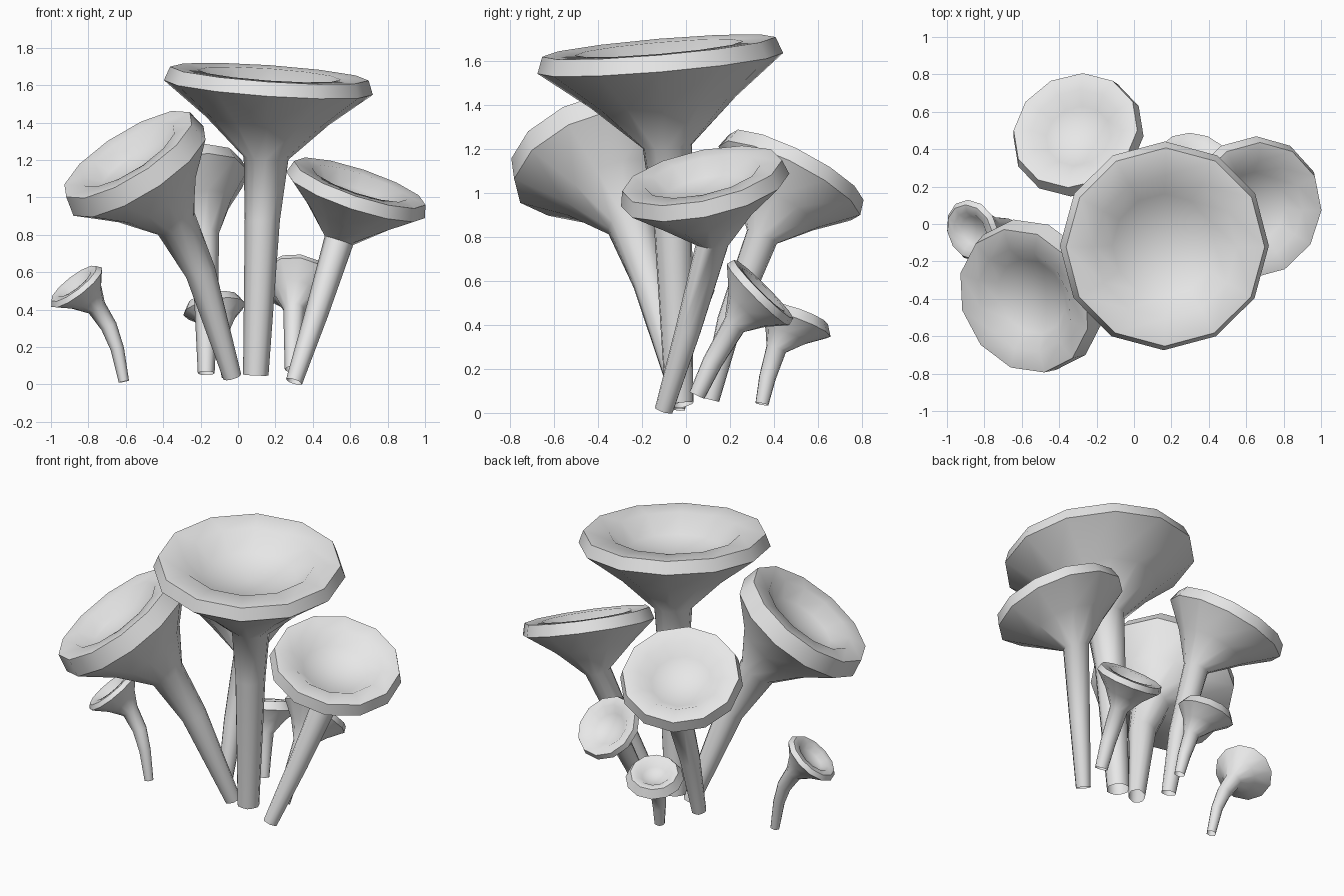
import bpy
import bmesh
import math
from mathutils import Vector

cube = bpy.data.objects.get("Cube")
if cube:
    bpy.data.objects.remove(cube, do_unlink=True)

SIDES = 12

# one plain material
grey = bpy.data.materials.new("light_grey")
grey.use_nodes = True
colour = (0.8, 0.8, 0.8, 1)
grey.diffuse_color = colour
grey.node_tree.nodes["Principled BSDF"].inputs["Base Color"].default_value = colour


def ring(bm, centre, axis, radius, roll=0, flatten=1):
    """Twelve points round an axis; flatten pulls in every other point for a facetted stem."""
    axis = axis.normalized()
    side = Vector((0, 1, 0)).cross(axis).normalized()
    up = axis.cross(side)
    verts = []
    for i in range(SIDES):
        a = math.tau * i / SIDES + roll
        r = radius * (flatten if i % 2 else 1)
        verts.append(bm.verts.new(centre + (side * math.cos(a) + up * math.sin(a)) * r))
    return verts


def mushroom(name, rim, normal, radius, wall, neck_radius, foot_radius, stem, lip=0.95, roll=0):
    """Funnel mushroom: stem points run from foot to neck, rim is the middle of the cap edge."""
    bm = bmesh.new()
    rim, normal = Vector(rim), Vector(normal).normalized()
    path = [Vector(p) for p in stem]
    low, top = rim - normal * wall / 2, rim + normal * wall / 2
    neck = path[-1]
    rings = []
    # stem, open at the foot
    for i, p in enumerate(path):
        t = i / (len(path) - 1)
        if p is neck:
            axis = (p - path[i - 1]).normalized() + normal
        else:
            axis = path[i + 1] - path[max(i - 1, 0)]
        r = foot_radius + (neck_radius - foot_radius) * t
        rings.append(ring(bm, p, axis, r, roll, 0.93))
    # flared underside and edge
    rings.append(ring(bm, neck.lerp(low, 0.53), normal, radius * 0.59, roll))
    rings.append(ring(bm, low, normal, radius, roll))
    rings.append(ring(bm, top, normal, radius * lip, roll))
    # flat lip and bowl
    for r, depth in ((0.72, 0.01), (0.52, 0.19)):
        rings.append(ring(bm, top - normal * depth * radius, normal, radius * lip * r, roll))
    for a, b in zip(rings, rings[1:]):
        for i in range(SIDES):
            j = (i + 1) % SIDES
            bm.faces.new((a[i], a[j], b[j], b[i]))
    hub = bm.verts.new(top - normal * 0.24 * radius)
    for i in range(SIDES):
        bm.faces.new((rings[-1][i], rings[-1][(i + 1) % SIDES], hub))
    mesh = bpy.data.meshes.new(name)
    bm.to_mesh(mesh)
    bm.free()
    mesh.materials.append(grey)
    obj = bpy.data.objects.new(name, mesh)
    bpy.context.collection.objects.link(obj)
    bpy.ops.object.select_all(action='DESELECT')
    obj.select_set(True)
    bpy.context.view_layer.objects.active = obj
    bpy.ops.object.shade_smooth_by_angle(angle=math.radians(50))


# large caps
mushroom("tall_mushroom", (0.165, -0.12, 1.625), (0.07, -0.085, 1), 0.56, 0.075, 0.12, 0.068,
         [(0.095, -0.03, 0.05), (0.13, -0.06, 0.88), (0.15, -0.085, 1.21)])
mushroom("front_mushroom", (-0.56, -0.395, 1.185), (-0.51, -0.3, 0.81), 0.425, 0.11, 0.115, 0.05,
         [(-0.03, -0.01, 0.04), (-0.2, -0.165, 0.6), (-0.33, -0.25, 0.86)], roll=0.13)
mushroom("left_mushroom", (0.64, 0.08, 1.045), (0.31, -0.2, 0.93), 0.39, 0.07, 0.08, 0.045,
         [(0.3, -0.1, 0.015), (0.42, 0.01, 0.38), (0.54, 0.12, 0.77)])
mushroom("back_mushroom", (-0.305, 0.485, 1.085), (-0.23, 0.45, 0.87), 0.36, 0.07, 0.08, 0.045,
         [(-0.17, 0.11, 0.06), (-0.17, 0.2, 0.42), (-0.18, 0.345, 0.8)])

# small caps
mushroom("small_upright_mushroom", (-0.13, 0.505, 0.425), (-0.17, 0.33, 0.92), 0.17, 0.05, 0.05, 0.032,
         [(-0.055, 0.345, 0.04), (-0.07, 0.37, 0.16), (-0.09, 0.41, 0.29)], lip=0.82)
mushroom("small_tilted_mushroom", (0.315, 0.34, 0.55), (0.1, 0.7, 0.7), 0.2, 0.035, 0.058, 0.04,
         [(0.29, 0.05, 0.08), (0.295, 0.12, 0.23), (0.3, 0.22, 0.4)])
mushroom("small_outer_mushroom", (-0.87, -0.04, 0.53), (-0.58, -0.25, 0.75), 0.172, 0.025, 0.052, 0.028,
         [(-0.61, -0.03, 0.015), (-0.645, -0.02, 0.19), (-0.69, -0.01, 0.31), (-0.755, -0.01, 0.41)],
         lip=0.88)
